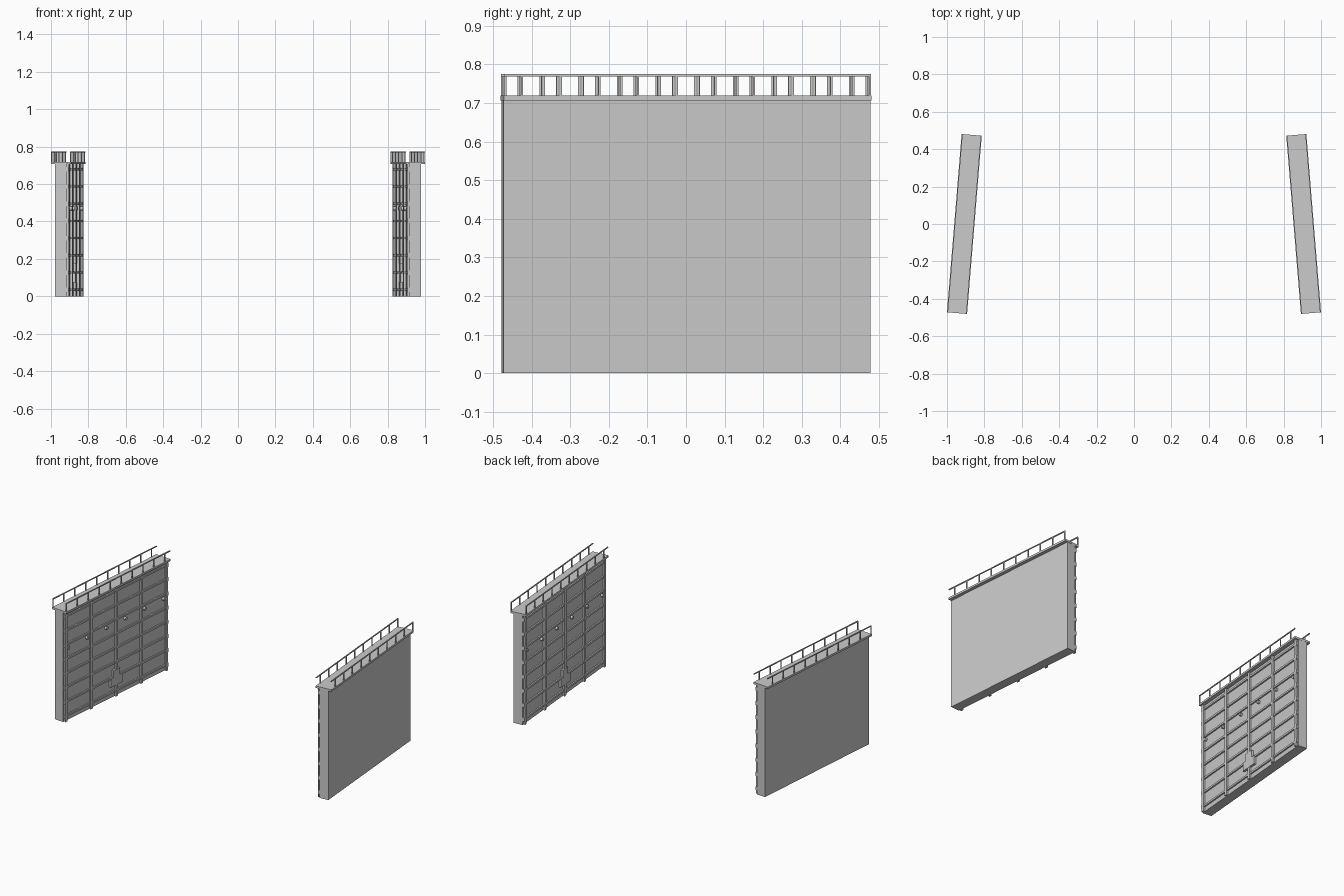
import bpy, bmesh, math
from mathutils import Matrix, Vector

if "Cube" in bpy.data.objects:
    bpy.data.objects.remove(bpy.data.objects["Cube"])

ANGLE = math.radians(4.7)
HALF = 0.477          # half length of a gate leaf
FACE = -0.029         # plane of the ribbed inner face


def add_box(bm, x0, x1, y0, y1, z0, z1):
    c = Vector(((x0 + x1) / 2, (y0 + y1) / 2, (z0 + z1) / 2))
    s = Matrix.Diagonal((x1 - x0, y1 - y0, z1 - z0, 1))
    bmesh.ops.create_cube(bm, size=1, matrix=Matrix.Translation(c) @ s)


def finish(bm, name):
    me = bpy.data.meshes.new(name)
    bm.to_mesh(me)
    bm.free()
    return me


def boxes(name, specs):
    bm = bmesh.new()
    for s in specs:
        add_box(bm, *s)
    return finish(bm, name)


parts = []

# solid leaf and walkway slab
parts.append(boxes("gate_leaf", [(FACE, 0.032, -HALF, HALF, 0, 0.708)]))
parts.append(boxes("walkway", [(-0.054, 0.054, -HALF - 0.001, HALF + 0.001, 0.706, 0.719)]))

# vertical ribs: narrow web with a wider flange
specs = []
for i in range(5):
    v = -0.462 + i * 0.231
    specs.append((FACE - 0.010, FACE + 0.002, v - 0.006, v + 0.006, 0, 0.706))
    specs.append((FACE - 0.013, FACE - 0.009, v - 0.010, v + 0.010, 0, 0.706))
parts.append(boxes("vertical_ribs", specs))

# horizontal ribs and end joint blocks
specs = []
for i in range(8):
    z = 0.035 + i * 0.092
    specs.append((FACE - 0.009, FACE + 0.002, -0.47, 0.47, z - 0.006, z + 0.006))
    for s in (-1, 1):
        v = s * 0.466
        specs.append((FACE - 0.012, FACE + 0.002, v - 0.009, v + 0.009, z - 0.012, z + 0.012))
parts.append(boxes("horizontal_ribs", specs))

# sluice cover around the middle rib
parts.append(boxes("sluice_cover", [(FACE - 0.014, FACE + 0.002, -0.055, 0.055, 0.075, 0.130),
                                    (FACE - 0.014, FACE + 0.002, -0.030, 0.030, 0.130, 0.175)]))

# row of round bosses
bm = bmesh.new()
for i in range(6):
    m = Matrix.Translation((FACE - 0.006, -0.44 + i * 0.176, 0.47)) @ Matrix.Rotation(math.pi / 2, 4, 'Y')
    bmesh.ops.create_cone(bm, cap_ends=True, segments=12, radius1=0.010, radius2=0.010,
                          depth=0.016, matrix=m)
parts.append(finish(bm, "bosses"))

# handrails along both walkway edges
specs = []
for u in (-0.051, 0.051):
    specs.append((u - 0.003, u + 0.003, -HALF, HALF, 0.769, 0.775))
    for i in range(10):
        v = HALF - 0.003 - i * 0.1005
        specs.append((u - 0.003, u + 0.003, v - 0.003, v + 0.003, 0.71, 0.771))
parts.append(boxes("handrails", specs))

# place the two leaves facing each other
for side, x, rot in (("right", 0.907, ANGLE), ("left", -0.907, math.pi - ANGLE)):
    for me in parts:
        ob = bpy.data.objects.new(side + "_" + me.name, me)
        ob.location = (x, 0, 0)
        ob.rotation_euler = (0, 0, rot)
        bpy.context.collection.objects.link(ob)
